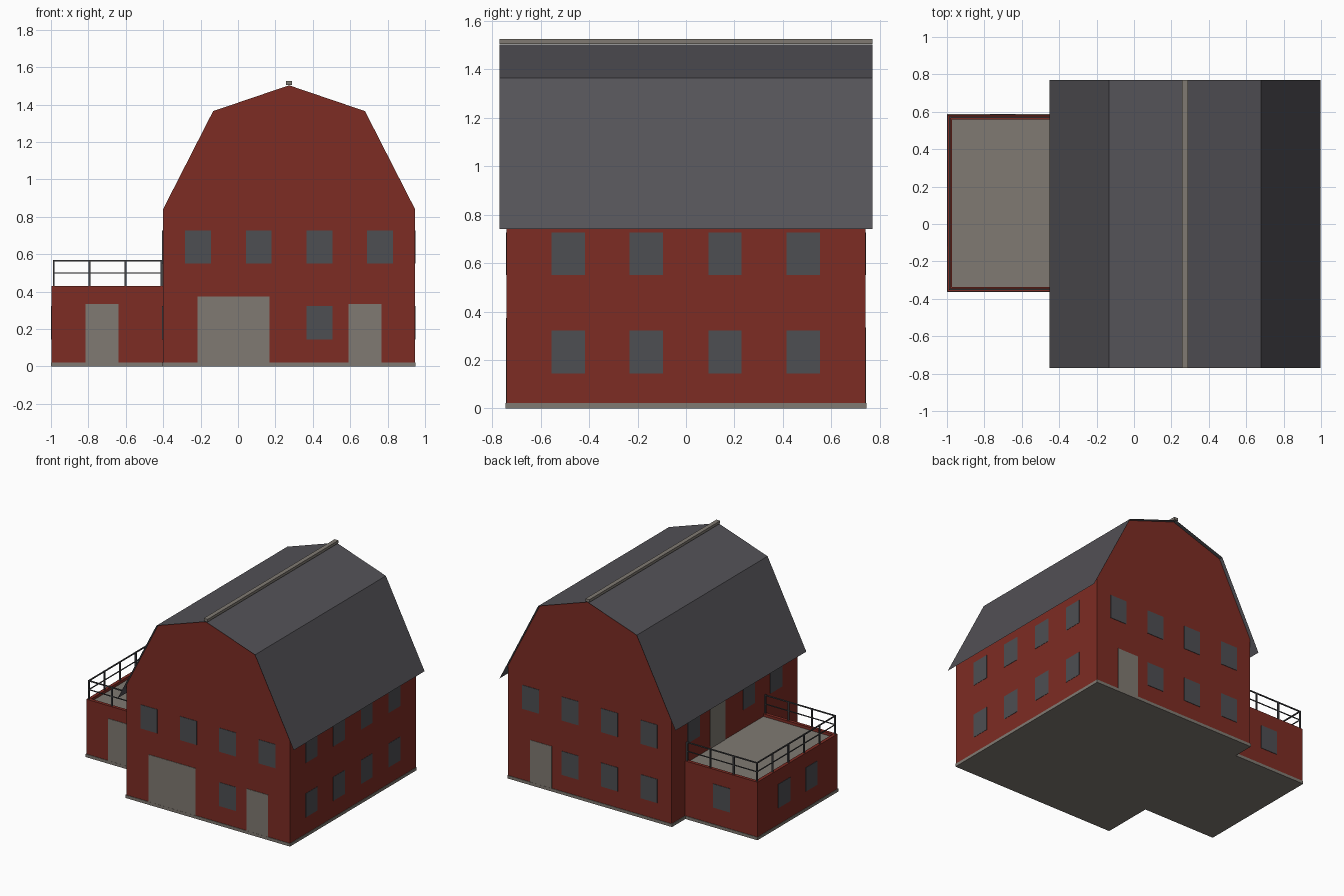
import bpy
import bmesh
from mathutils import Vector

if "Cube" in bpy.data.objects:
    bpy.data.objects.remove(bpy.data.objects["Cube"], do_unlink=True)


def material(name, rgb):
    mat = bpy.data.materials.new(name)
    mat.use_nodes = True
    colour = (*rgb, 1.0)
    mat.diffuse_color = colour
    bsdf = mat.node_tree.nodes["Principled BSDF"]
    bsdf.inputs["Base Color"].default_value = colour
    bsdf.inputs["Roughness"].default_value = 0.9
    return mat


RED = material("barn red", (0.205, 0.025, 0.017))
STONE = material("warm grey", (0.215, 0.193, 0.168))
SLATE = material("roof slate", (0.088, 0.085, 0.096))
GLASS = material("window grey", (0.075, 0.077, 0.085))
IRON = material("railing iron", (0.06, 0.06, 0.065))


def finish(name, bm, *mats):
    mesh = bpy.data.meshes.new(name)
    bm.to_mesh(mesh)
    bm.free()
    for mat in mats:
        mesh.materials.append(mat)
    obj = bpy.data.objects.new(name, mesh)
    bpy.context.collection.objects.link(obj)
    return obj


def add_box(bm, low, high):
    low, high = Vector(low), Vector(high)
    verts = bmesh.ops.create_cube(bm, size=1)["verts"]
    for v in verts:
        v.co = (low + high) / 2 + v.co * (high - low)


def box(name, low, high, mat):
    bm = bmesh.new()
    add_box(bm, low, high)
    return finish(name, bm, mat)


# Main dimensions
BASE = 0.022
MID = 0.273
BARN_L, BARN_R, BARN_Y = -0.402, 0.946, 0.741
ANNEX_L, ANNEX_F, ANNEX_B, ANNEX_TOP = -0.997, -0.36, 0.583, 0.43
EAVE, KNEE, RIDGE = (0.725, 0.74), (0.406, 1.365), (0, 1.503)

# Stone footings
box("barn_footing", (-0.406, -0.745, 0), (0.95, 0.745, BASE), STONE)
box("annex_footing", (-1, ANNEX_F - 0.004, 0), (-0.406, ANNEX_B + 0.004, BASE), STONE)

# Barn walls: gambrel outline extruded front to back, open under the roof
half = (BARN_R - BARN_L) / 2
slope = (KNEE[1] - EAVE[1]) / (EAVE[0] - KNEE[0])
wall_top = EAVE[1] + (EAVE[0] - half) * slope
right_side = [(half, BASE), (half, wall_top), KNEE]
outline = right_side + [RIDGE] + [(-x, z) for x, z in reversed(right_side)]
bm = bmesh.new()
gable = bm.faces.new([bm.verts.new((MID + x, -BARN_Y, z)) for x, z in outline])
new = bmesh.ops.extrude_face_region(bm, geom=[gable], use_keep_orig=True)["geom"]
for v in new:
    if isinstance(v, bmesh.types.BMVert):
        v.co.y = BARN_Y
bmesh.ops.recalc_face_normals(bm, faces=bm.faces)
roofed = [f for f in bm.faces if f.normal.z > 0.1]
bmesh.ops.delete(bm, geom=roofed, context="FACES_ONLY")
finish("barn_walls", bm, RED)

# Thin gambrel roof with overhangs
bm = bmesh.new()
section = [(-EAVE[0], EAVE[1]), (-KNEE[0], KNEE[1]), RIDGE, KNEE, EAVE]
rows = [[bm.verts.new((MID + x, y, z)) for x, z in section] for y in (-0.77, 0.77)]
for i in range(len(section) - 1):
    bm.faces.new((rows[0][i], rows[0][i + 1], rows[1][i + 1], rows[1][i]))
bmesh.ops.recalc_face_normals(bm, faces=bm.faces)
for f in bm.faces:
    if f.normal.z < 0:
        f.normal_flip()
finish("roof", bm, SLATE)
box("ridge_cap", (MID - 0.016, -0.77, 1.505), (MID + 0.016, 0.77, 1.525), STONE)

# Annex with a parapet around a sunken deck
bm = bmesh.new()
add_box(bm, (ANNEX_L, ANNEX_F, BASE), (BARN_L, ANNEX_B, ANNEX_TOP))
top = max(bm.faces, key=lambda f: f.calc_center_median().z)
bmesh.ops.inset_region(bm, faces=[top], thickness=0.034)
sunk = bmesh.ops.extrude_face_region(bm, geom=[top])["geom"]
bmesh.ops.delete(bm, geom=[top], context="FACES_ONLY")
for item in sunk:
    if isinstance(item, bmesh.types.BMVert):
        item.co.z -= 0.02
        if item.co.x > -0.5:
            item.co.x = BARN_L
    elif isinstance(item, bmesh.types.BMFace):
        item.material_index = 1
# Run the deck through to the barn wall
for v in bm.verts:
    if v.co.x > -0.45 and ANNEX_F + 0.01 < v.co.y < ANNEX_B - 0.01:
        v.co.x = BARN_L
finish("annex", bm, RED, STONE)

# Railing on the three open sides
RAIL_X, RAIL_F, RAIL_B, RAIL_TOP = ANNEX_L + 0.012, ANNEX_F + 0.012, ANNEX_B - 0.012, 0.57
rail_end = BARN_L - 0.008
bm = bmesh.new()


def bar(a, b, r):
    grow = Vector((r, r, r))
    add_box(bm, Vector(a) - grow, Vector(b) + grow)


def post(x, y):
    bar((x, y, ANNEX_TOP), (x, y, RAIL_TOP - 0.005), 0.005)


for y in (RAIL_F, RAIL_B):
    for i in range(4):
        post(RAIL_X + (rail_end - RAIL_X) * i / 3, y)
for i in range(1, 5):
    post(RAIL_X, RAIL_F + (RAIL_B - RAIL_F) * i / 5)
for z, r in ((RAIL_TOP - 0.004, 0.004), (0.5, 0.003)):
    for y in (RAIL_F, RAIL_B):
        bar((RAIL_X, y, z), (rail_end, y, z), r)
    bar((RAIL_X, RAIL_F, z), (RAIL_X, RAIL_B, z), r)
finish("railing", bm, IRON)


# Window and door plates; axis is the wall normal, at is the wall position
def plates(name, axis, at, side, centres, width, z0, z1, mat):
    bm = bmesh.new()
    out = sorted((at - side * 0.002, at + side * 0.003))
    for c in centres:
        span = (c - width / 2, c + width / 2)
        if axis == "x":
            add_box(bm, (out[0], span[0], z0), (out[1], span[1], z1))
        else:
            add_box(bm, (span[0], out[0], z0), (span[1], out[1], z1))
    finish(name, bm, mat)


def windows(name, axis, at, side, centres, upper):
    z = 0.55 if upper else 0.145
    plates(name, axis, at, side, centres, 0.138, z, z + 0.177, GLASS)


def doors(name, axis, at, side, centres, width=0.176, z0=BASE, z1=0.335):
    plates(name, axis, at, side, centres, width, z0, z1, STONE)


gable_x = [-0.214, 0.111, 0.435, 0.76]
side_y = [-0.487, -0.165, 0.161, 0.485]

windows("front_upper_windows", "y", -BARN_Y, -1, gable_x, True)
windows("front_lower_window", "y", -BARN_Y, -1, gable_x[2:3], False)
windows("back_upper_windows", "y", BARN_Y, 1, gable_x, True)
windows("back_lower_windows", "y", BARN_Y, 1, gable_x[:3], False)
windows("left_upper_windows", "x", BARN_R, 1, side_y, True)
windows("left_lower_windows", "x", BARN_R, 1, side_y, False)
windows("right_upper_windows", "x", BARN_L, -1, side_y[:2] + side_y[3:], True)
windows("right_lower_window", "x", BARN_L, -1, side_y[:1], False)
windows("annex_side_windows", "x", ANNEX_L, -1, [-0.05, 0.27], False)
windows("annex_back_window", "y", ANNEX_B, 1, [-0.702], False)

doors("front_door", "y", -BARN_Y, -1, [0.679])
doors("front_barn_door", "y", -BARN_Y, -1, [-0.024], 0.386, BASE, 0.373)
doors("back_door", "y", BARN_Y, 1, [0.675])
doors("annex_door", "y", ANNEX_F, -1, [-0.727])
doors("deck_door", "x", BARN_L, -1, [0.2], 0.176, 0.41, 0.725)
